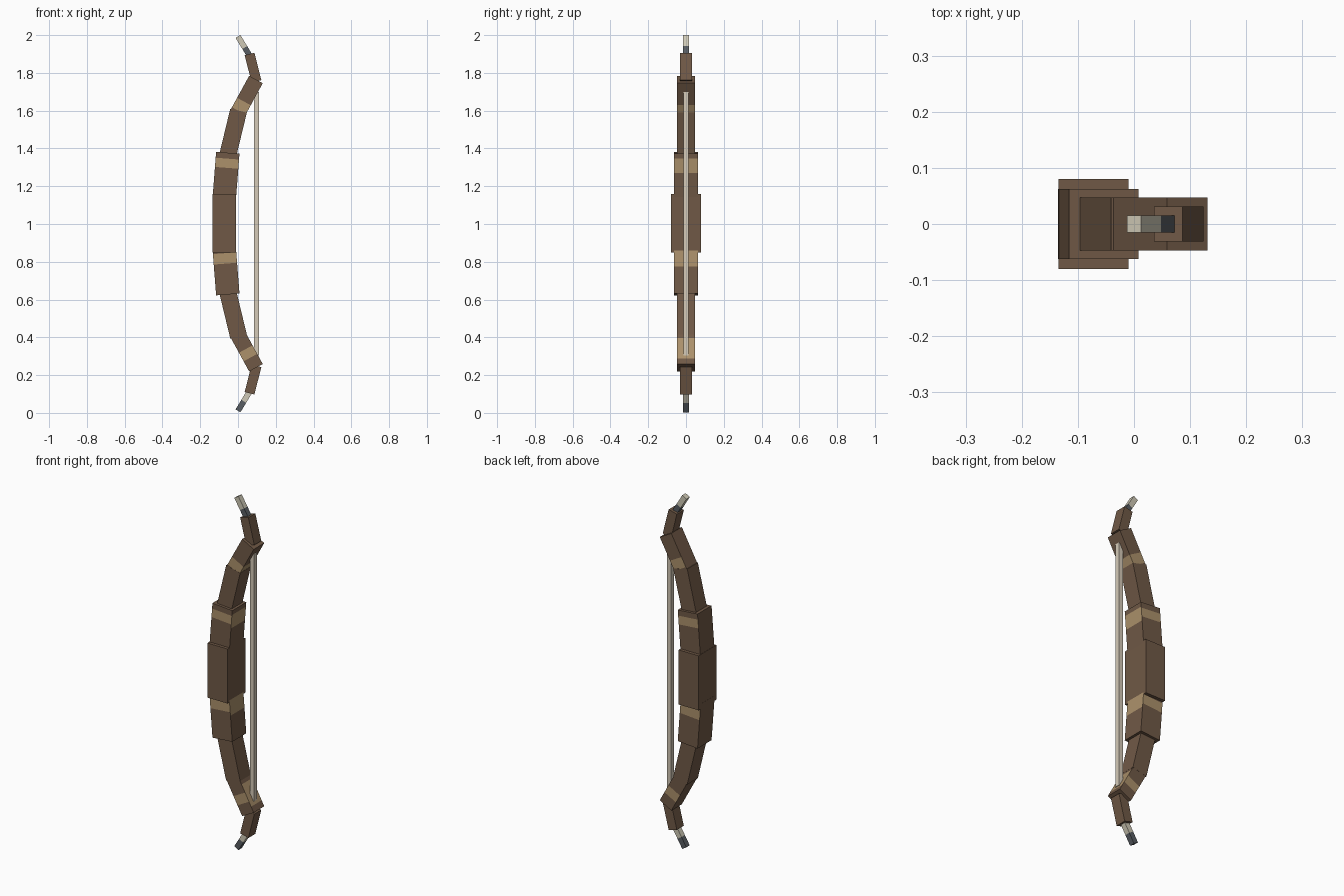
import bpy, bmesh
from mathutils import Vector

cube = bpy.data.objects.get("Cube")
if cube:
    bpy.data.objects.remove(cube)

MID = 1.002  # height of the mirror plane between the limbs


def material(name, srgb):
    col = [((c / 255 + 0.055) / 1.055) ** 2.4 for c in srgb] + [1]
    m = bpy.data.materials.new(name)
    m.use_nodes = True
    m.diffuse_color = col
    bsdf = m.node_tree.nodes["Principled BSDF"]
    bsdf.inputs["Base Color"].default_value = col
    bsdf.inputs["Roughness"].default_value = 0.9
    return m


wood = material("brown wood", (112, 89, 70))
wrap = material("tan wrap", (172, 145, 107))
bone = material("pale bone", (207, 201, 182))
slate = material("dark slate", (88, 93, 98))
cord = material("bowstring cord", (214, 203, 185))


def beam(name, start, end, width, depth, mats, flat=None, inner=None, outer=None):
    """Box along an axis in the xz plane; each range paints a band on its faces:
    flat = front and back, inner = string side, outer = far side."""
    p0, p1 = Vector((start[0], 0, start[1])), Vector((end[0], 0, end[1]))
    axis = (p1 - p0).normalized()
    length = (p1 - p0).length
    side = Vector((axis.z, 0, -axis.x))
    bm = bmesh.new()
    bmesh.ops.create_cube(bm, size=1)
    for v in bm.verts:
        x, y, z = v.co
        v.co = p0 + side * x * width + Vector((0, y * depth, 0)) + axis * (z + 0.5) * length
    for t in sorted({t for r in (flat, inner, outer) if r for t in r if 0 < t < 1}):
        bmesh.ops.bisect_plane(bm, geom=bm.verts[:] + bm.edges[:] + bm.faces[:],
                               plane_co=p0 + axis * length * t, plane_no=axis)
    bm.normal_update()
    for f in bm.faces:
        t = (f.calc_center_median() - p0).dot(axis) / length
        if abs(f.normal.y) > 0.5:
            band = flat
        elif abs(f.normal.dot(axis)) > 0.5:
            band = outer
        else:
            band = inner if f.normal.dot(side) > 0 else outer
        f.material_index = int(bool(band) and band[0] <= t <= band[1])
    me = bpy.data.meshes.new(name)
    bm.to_mesh(me)
    bm.free()
    for m in mats:
        me.materials.append(m)
    ob = bpy.data.objects.new(name, me)
    bpy.context.collection.objects.link(ob)
    return ob


# Grip and string
beam("grip", (-0.0725, 0.85), (-0.0725, 1.158), 0.125, 0.16, [wood])
beam("string", (0.097, 0.304), (0.097, 1.698), 0.026, 0.028, [cord])

# Limb parts: name, inner end, outer end, width, depth, materials,
# then the painted ranges of the upper and the lower copy
parts = [
    ("limb_base", (-0.074, 1.12), (-0.054, 1.377), 0.124, 0.125, [wood, wrap],
     [(0.69, 0.88), (0.6, 0.9), None], [(0.635, 0.85), (0.56, 0.93), None]),
    ("limb_middle", (-0.055, 1.36), (0.003, 1.6), 0.09, 0.095, [wood],
     [None] * 3, [None] * 3),
    ("limb_bend", (-0.006, 1.58), (0.095, 1.765), 0.082, 0.094, [wood, wrap],
     [(0.1, 0.37), (0, 0.37), None], [(0.29, 0.535), (0.16, 0.75), None]),
    ("limb_end", (0.098, 1.755), (0.061, 1.9), 0.053, 0.062, [wood],
     [None] * 3, [None] * 3),
    ("tip", (0.066, 1.884), (0.0, 1.993), 0.03, 0.03, [slate, bone],
     [(0.46, 1)] * 3, [(0.46, 1)] * 3),
]
for name, a, b, width, depth, mats, up_bands, low_bands in parts:
    beam("upper_" + name, a, b, width, depth, mats, *up_bands)
    low_a, low_b = [(x, 2 * MID - z) for x, z in (a, b)]
    beam("lower_" + name, low_b, low_a, width, depth, mats, *low_bands)
